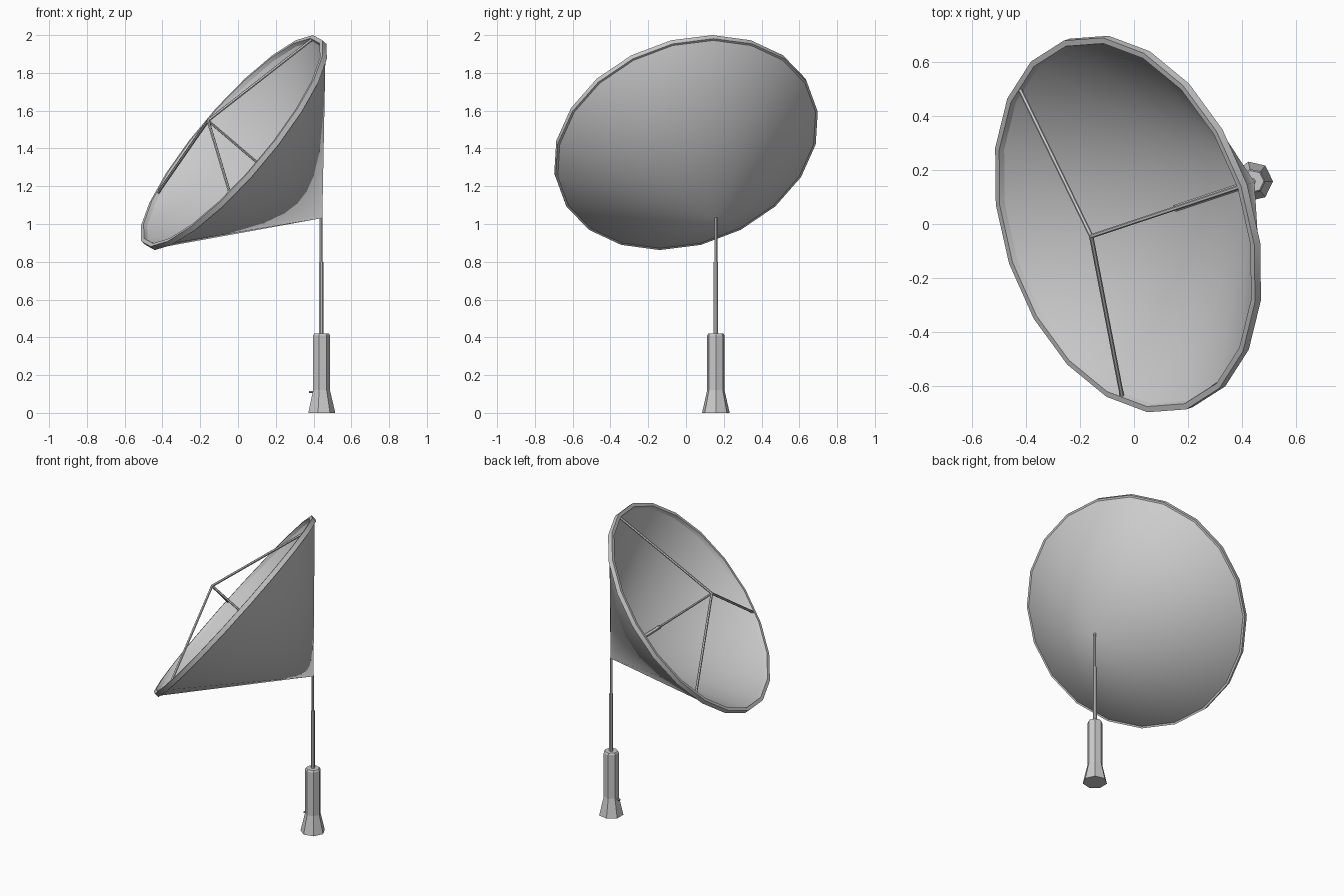
import bpy, bmesh, math
from mathutils import Vector, Matrix

if "Cube" in bpy.data.objects:
    bpy.data.objects.remove(bpy.data.objects["Cube"])


def lathe(name, profile, sides, matrix, smooth=False):
    """Revolve (radius, height) points around local z, starting on local x."""
    bm = bmesh.new()
    rings = []
    for r, z in profile:
        if r == 0:
            rings.append([bm.verts.new((0, 0, z))])
        else:
            rings.append([bm.verts.new((r * math.cos(2 * math.pi * i / sides),
                                        r * math.sin(2 * math.pi * i / sides), z))
                          for i in range(sides)])
    for a, b in zip(rings, rings[1:]):
        for i in range(sides):
            j = (i + 1) % sides
            quad = [a[i % len(a)], a[j % len(a)], b[j % len(b)], b[i % len(b)]]
            bm.faces.new(list(dict.fromkeys(quad)))
    bmesh.ops.recalc_face_normals(bm, faces=bm.faces)
    mesh = bpy.data.meshes.new(name)
    bm.to_mesh(mesh)
    bm.free()
    mesh.transform(matrix)
    obj = bpy.data.objects.new(name, mesh)
    bpy.context.collection.objects.link(obj)
    if smooth:
        bpy.ops.object.select_all(action='DESELECT')
        obj.select_set(True)
        bpy.context.view_layer.objects.active = obj
        bpy.ops.object.shade_smooth_by_angle(angle=math.radians(30))
    return obj


def rod(name, a, b, radius, sides=6):
    d = b - a
    m = Matrix.Translation(a) @ d.to_track_quat('Z', 'Y').to_matrix().to_4x4()
    return lathe(name, [(0, 0), (radius, 0), (radius, d.length), (0, d.length)], sides, m)


# Dish frame: local z points out of the dish, local x points to the top of the rim
az, el = math.radians(18.4), math.radians(39)
back = Vector((math.cos(az), math.sin(az), 0))
n = -back * math.cos(el) + Vector((0, 0, math.sin(el)))
u = back * math.sin(el) + Vector((0, 0, math.cos(el)))
v = n.cross(u)
rim_centre = Vector((-0.022, 0, 1.431))
apex = rim_centre - n * 0.635
frame = Matrix.Translation(apex) @ Matrix((u, v, n)).transposed().to_4x4()

# Conical dish with raised rim band
lathe("dish", [(0, 0), (0.708, 0.62), (0.72, 0.62), (0.72, 0.65),
               (0.698, 0.65), (0.692, 0.63), (0, 0.022)], 20, frame, smooth=True)

# Feed struts and central feed rod
tip = frame @ Vector((0, 0, 0.82))
for i in range(3):
    a = 2 * math.pi * i / 3
    end = frame @ Vector((0.698 * math.cos(a), 0.698 * math.sin(a), 0.64))
    rod(f"feed_strut_{i + 1}", tip, end, 0.008)
rod("feed_rod", frame @ Vector((0, 0, 0.38)), tip, 0.007)
rod("feed_sleeve", frame @ Vector((0, 0, 0.02)), frame @ Vector((0, 0, 0.4)), 0.013)

# Seven-sided flared pedestal and stepped mast
stand = Matrix.Translation((0.44, 0.158, 0))
lathe("pedestal", [(0, 0), (0.075, 0), (0.047, 0.12), (0.047, 0.41), (0.041, 0.42), (0, 0.42)],
      7, stand)
lathe("mast", [(0, 0.41), (0.012, 0.41), (0.012, 0.80), (0.008, 0.80), (0.008, 1.035), (0, 1.035)],
      7, stand)

# Small bolt low on the pedestal
rod("pedestal_bolt", Vector((0.41, 0.158, 0.11)), Vector((0.375, 0.158, 0.11)), 0.006)
